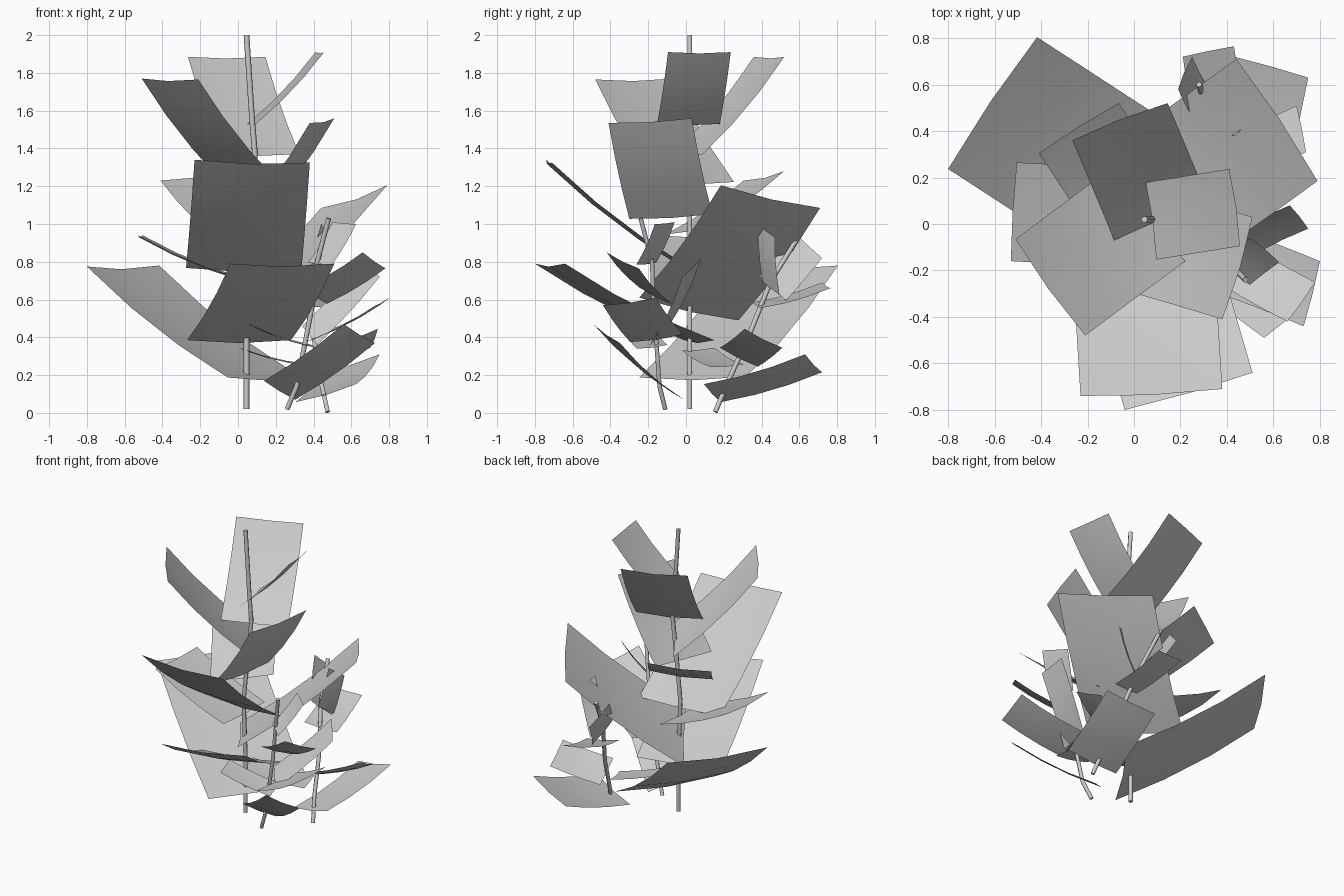
import bpy
from mathutils import Vector

grey = bpy.data.materials.new("pale_grey")
grey.diffuse_color = (0.6, 0.6, 0.6, 1)


def leaf(name, tip_a, tip_b, base):
    """Leaf card from its two tip corners and base centre, bowed and creased."""
    a, b, base = Vector(tip_a), Vector(tip_b), Vector(base)
    mid, half = (a + b) / 2, (b - a) / 2
    normal = half.cross(mid - base).normalized()
    if normal.z < 0:
        normal = -normal
    length = (mid - base).length
    verts, faces = [], []
    for row in range(4):
        t = row / 3
        for side in (-1, 0, 1):
            sag = length * 0.12 * t * (1 - t)
            if side == 0:
                sag += half.length * 0.06
            verts.append(base.lerp(mid, t) + half * side - normal * sag)
    for row in range(3):
        for col in range(2):
            i = row * 3 + col
            faces.append((i, i + 1, i + 4, i + 3))
    mesh = bpy.data.meshes.new(name)
    mesh.from_pydata(verts, [], faces)
    mesh.materials.append(grey)
    mesh.shade_smooth()
    bpy.context.collection.objects.link(bpy.data.objects.new(name, mesh))


def stem(name, points, radius):
    """Thin low-poly tube along a bent path."""
    curve = bpy.data.curves.new(name, "CURVE")
    curve.dimensions = "3D"
    curve.bevel_depth = radius
    curve.bevel_resolution = 1
    curve.use_fill_caps = True
    spline = curve.splines.new("POLY")
    spline.points.add(len(points) - 1)
    for p, co in zip(spline.points, points):
        p.co = (*co, 1)
    curve.materials.append(grey)
    bpy.context.collection.objects.link(bpy.data.objects.new(name, curve))


# Stems
stem("main_stem", [(.045, .02, .02), (.045, .02, .4), (.03, .02, .8), (.06, .02, 1.1),
                   (.09, .02, 1.37), (.075, .02, 1.55), (.045, .02, 2)], .015)
stem("front_stem", [(.26, -.11, .02), (.31, -.14, .14), (.39, -.17, .55),
                    (.42, -.18, .8), (.48, -.24, 1.03)], .013)
stem("back_stem", [(.475, .155, .005), (.44, .22, .16), (.40, .33, .4),
                   (.33, .45, .7), (.28, .6, .94)], .013)

# Large leaves of the main stem: tip corner, tip corner, base centre
main_leaves = [
    ((-.265, .36, 1.885), (.145, .52, 1.885), (.12, .01, 1.37)),
    ((.41, .237, 1.91), (.456, -.095, 1.91), (.073, .013, 1.53)),
    ((-.51, -.065, 1.77), (-.21, -.48, 1.765), (.07, .047, 1.22)),
    ((-.23, -.74, 1.34), (.38, -.71, 1.325), (.03, .03, .76)),
    ((-.80, .237, .775), (-.417, .804, .78), (.137, .035, .19)),
    ((.79, .185, 1.205), (.44, .71, 1.085), (-.005, .015, .55)),
    ((-.04, -.80, .79), (.51, -.64, .79), (.005, .07, .385)),
    ((-.41, .305, 1.23), (-.065, .52, 1.28), (.03, 0, .97)),
    ((-.505, .265, .94), (-.53, -.16, .94), (.03, .025, .71)),
    ((.38, -.41, 1.535), (.51, .03, 1.56), (.075, -.08, 1.04)),
]
# Smaller leaves of the front stem
front_leaves = [
    ((.73, -.44, .57), (.80, -.16, .61), (.39, -.155, .395)),
    ((.66, -.42, .85), (.78, -.25, .765), (.41, -.16, .62)),
    ((.56, -.49, .47), (.725, -.35, .37), (.22, -.08, .12)),
    ((.50, -.06, 1.01), (.625, -.165, 1.0), (.435, -.21, .79)),
    ((.67, .08, .82), (.75, -.02, .72), (.38, -.14, .41)),
    ((.06, -.18, .47), (.10, -.34, .45), (.41, -.18, .35)),
]
# Smaller leaves of the back stem
back_leaves = [
    ((.75, .63, .31), (.43, .72, .215), (.465, .14, .105)),
    ((.43, .765, .66), (.21, .72, .69), (.38, .375, .57)),
    ((.74, .31, .445), (.70, .51, .345), (.42, .28, .295)),
    ((.44, .38, 1.0), (.50, .47, .93), (.37, .45, .66)),
    ((.25, .72, .82), (.19, .58, .95), (.33, .46, .66)),
    ((.01, .15, .345), (.05, -.02, .33), (.40, .22, .25)),
]
for label, leaves in (("main_leaf", main_leaves), ("front_leaf", front_leaves),
                      ("back_leaf", back_leaves)):
    for n, corners in enumerate(leaves, 1):
        leaf(f"{label}_{n}", *corners)
